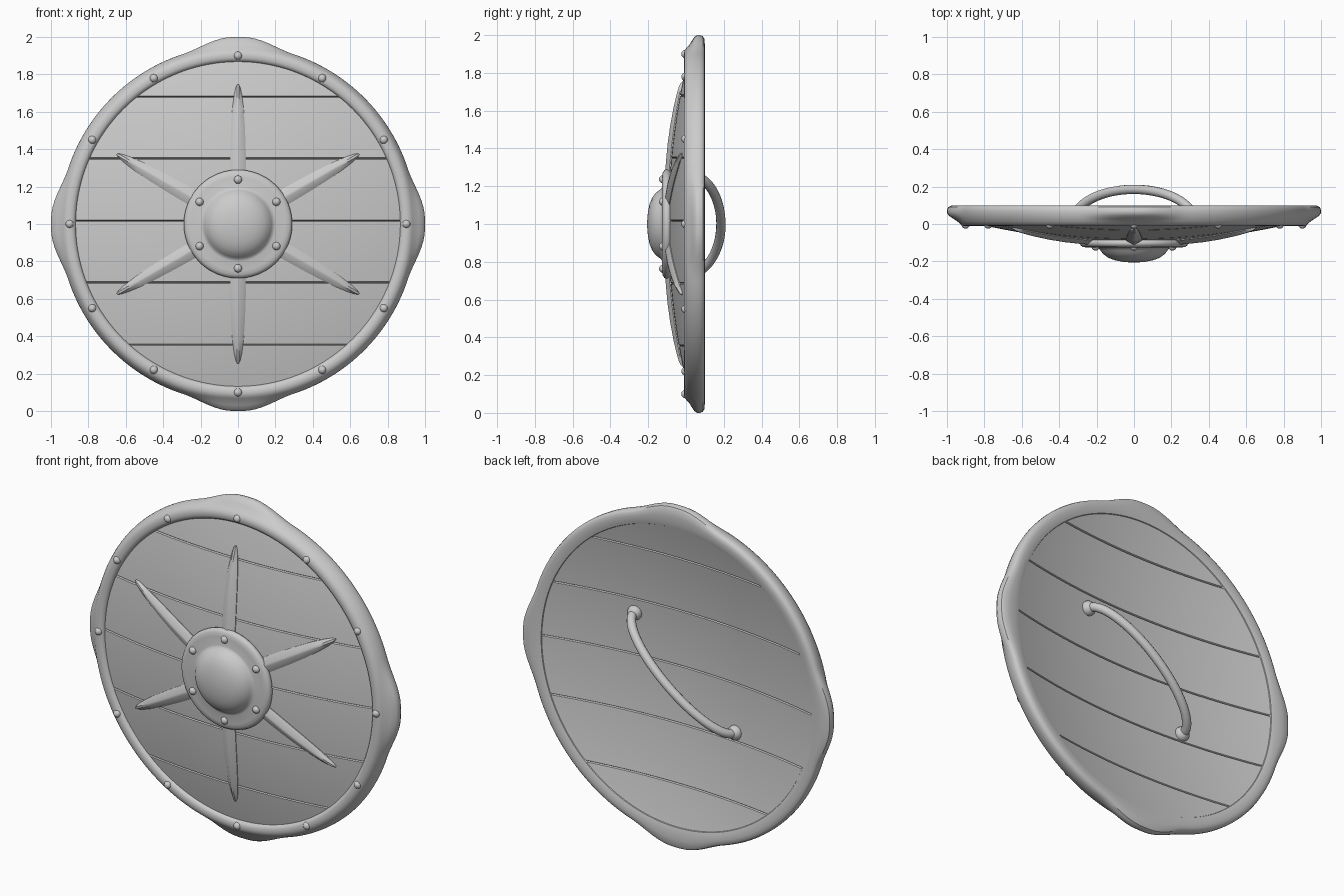
import bpy, bmesh
from math import sin, cos, pi, radians, sqrt, degrees
from mathutils import Matrix, Vector

if "Cube" in bpy.data.objects:
    bpy.data.objects.remove(bpy.data.objects["Cube"])

CZ = 1.0  # height of the shield centre


def dome(r):
    """Front surface depth of the bulging boards at radius r."""
    return -0.096 + 0.104 * (r / 0.87) ** 2


def finish(name, bm, angle=35):
    bmesh.ops.remove_doubles(bm, verts=bm.verts, dist=1e-5)
    bmesh.ops.recalc_face_normals(bm, faces=bm.faces)
    me = bpy.data.meshes.new(name)
    bm.to_mesh(me)
    bm.free()
    ob = bpy.data.objects.new(name, me)
    bpy.context.collection.objects.link(ob)
    bpy.ops.object.select_all(action='DESELECT')
    ob.select_set(True)
    bpy.context.view_layer.objects.active = ob
    bpy.ops.object.shade_smooth_by_angle(angle=radians(angle))
    return ob


def lathe(name, profile, n, closed, bulge=lambda a: 0.0):
    """Spin (radius, y, bulge weight) points about the y axis."""
    bm = bmesh.new()
    rings = []
    for i in range(n):
        a = 2 * pi * i / n
        rings.append([bm.verts.new(((r + w * bulge(a)) * sin(a), y, CZ + (r + w * bulge(a)) * cos(a)))
                      for r, y, w in profile])
    m = len(profile)
    for i in range(n):
        p, q = rings[i], rings[(i + 1) % n]
        for j in range(m if closed else m - 1):
            k = (j + 1) % m
            bm.faces.new((p[j], p[k], q[k], q[j]))
    bmesh.ops.dissolve_degenerate(bm, dist=1e-6, edges=bm.edges)
    return finish(name, bm)


def ball(name, loc, r):
    bm = bmesh.new()
    bmesh.ops.create_uvsphere(bm, u_segments=20, v_segments=12, radius=r,
                              matrix=Matrix.Translation(loc))
    return finish(name, bm)


# rim with four swellings
def swelling(a):
    d = degrees(a) % 90
    d = min(d, 90 - d)
    t = min(max((d - 2) / 16, 0), 1)
    return 0.045 * (1 - t * t * (3 - 2 * t))


lathe("rim", [(.865, .03, 0), (.868, .006, 0), (.876, -.005, 0), (.888, -.01, 0), (.905, -.011, 0),
              (.92, -.007, 0), (.932, .002, 0), (.941, .015, .1), (.948, .03, .45), (.953, .045, .85),
              (.955, .06, 1), (.955, .075, 1), (.95, .09, .97), (.94, .098, .85), (.92, .1, .5),
              (.895, .098, .1), (.875, .092, 0), (.866, .075, 0)],
      192, True, swelling)

# six curved boards with grooved joints
cuts = [-.897, -.645, -.313, .017, .35, .68, .897]
for b in range(6):
    z0, z1 = cuts[b], cuts[b + 1]
    g = 0.0045
    rows = [(z0, .007)] + [(z0 + g + (z1 - z0 - 2 * g) * i / 12, 0) for i in range(13)] + [(z1, .007)]
    bm = bmesh.new()
    front, back = [], []
    for z, inset in rows:
        half = sqrt(0.9 ** 2 - z * z)
        f, k = [], []
        for j in range(33):
            x = half * (j / 16 - 1)
            y = dome(sqrt(x * x + z * z))
            f.append(bm.verts.new((x, y + inset, CZ + z)))
            k.append(bm.verts.new((x, y + .079 - inset, CZ + z)))
        front.append(f)
        back.append(k)
    for grid in (front, back):
        for i in range(len(rows) - 1):
            for j in range(32):
                bm.faces.new((grid[i][j], grid[i][j + 1], grid[i + 1][j + 1], grid[i + 1][j]))
    border = lambda s: s[0] + [r[-1] for r in s[1:-1]] + s[-1][::-1] + [r[0] for r in s[-2:0:-1]]
    fb, bb = border(front), border(back)
    for i in range(len(fb)):
        k = (i + 1) % len(fb)
        bm.faces.new((fb[i], fb[k], bb[k], bb[i]))
    finish("board_%d" % (b + 1), bm)

# central boss with flange
lathe("boss", [(.25, -.06, 0), (.28, -.082, 0), (.288, -.093, 0), (.29, -.104, 0), (.285, -.115, 0),
               (.272, -.123, 0), (.25, -.126, 0), (.2, -.126, 0), (.188, -.13, 0), (.179, -.142, 0),
               (.165, -.16, 0), (.14, -.179, 0), (.105, -.193, 0), (.06, -.202, 0), (.025, -.205, 0),
               (0, -.206, 0)], 72, False)

# six ridged spikes
for i in range(6):
    bm = bmesh.new()
    rings = []
    for r, w, h in [(.24, .042, .024), (.32, .043, .025), (.42, .041, .026), (.52, .037, .025),
                    (.62, .03, .022), (.69, .021, .018), (.73, .012, .014), (.748, .003, .008)]:
        y = dome(r)
        pts = [(-w, y + .012), (-w, y - .004), (-.006, y - h), (.006, y - h), (w, y - .004), (w, y + .012)]
        if w < .006:
            pts = [(x * w / .006 if abs(x) == .006 else x, yy) for x, yy in pts]
        rings.append([bm.verts.new((x, yy, r)) for x, yy in pts])
    for p, q in zip(rings, rings[1:]):
        for j in range(6):
            k = (j + 1) % 6
            bm.faces.new((p[j], p[k], q[k], q[j]))
    bm.faces.new(rings[0])
    bm.faces.new(rings[-1])
    bm.transform(Matrix.Translation((0, 0, CZ)) @ Matrix.Rotation(i * pi / 3, 4, 'Y'))
    finish("spike_%d" % (i + 1), bm)

# rivets on rim and boss
for count, radius, y, label in ((12, .9, -.003, "rim_rivet"), (6, .237, -.121, "boss_rivet")):
    for i in range(count):
        a = 2 * pi * i / count
        ball("%s_%d" % (label, i + 1), Vector((radius * sin(a), y, CZ + radius * cos(a))), .022)

# diagonal grip arching behind the boards
cu = bpy.data.curves.new("grip", 'CURVE')
cu.dimensions = '3D'
cu.bevel_depth = .025
cu.bevel_resolution = 4
cu.use_fill_caps = True
sp = cu.splines.new('POLY')
sp.points.add(40)
for i, p in enumerate(sp.points):
    t = pi * i / 40
    c = cos(t)
    p.co = (.325 * c, .01 + .175 * sin(t), CZ + .265 * c, 1)
bpy.context.collection.objects.link(bpy.data.objects.new("grip", cu))
for s in (-1, 1):
    ball("grip_end_" + ("left" if s < 0 else "right"), Vector((.325 * s, .008, CZ + .265 * s)), .042)
